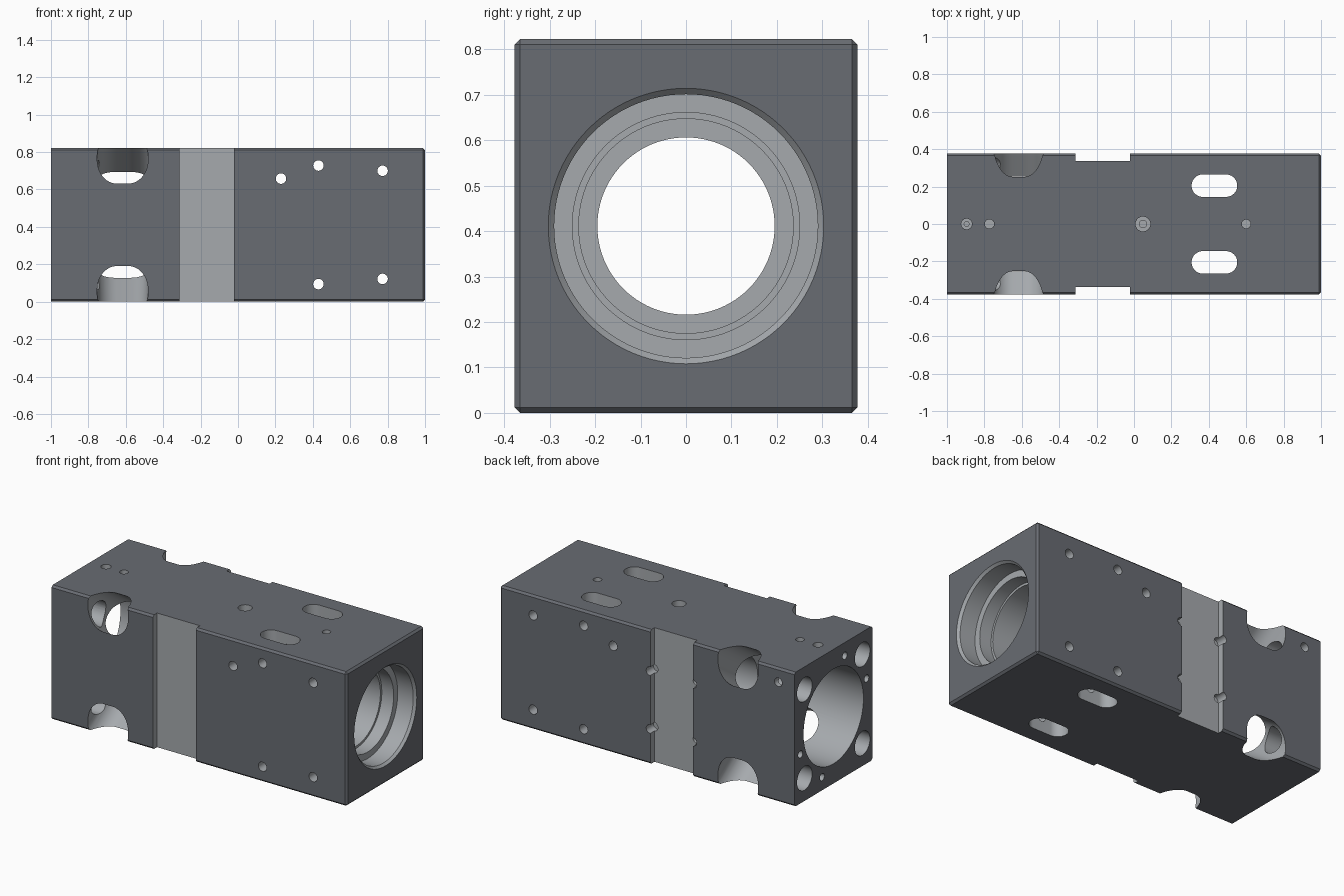
import bpy, bmesh
from math import pi, cos, sin
from mathutils import Matrix, Vector

if "Cube" in bpy.data.objects:
    bpy.data.objects.remove(bpy.data.objects["Cube"])

W, H = 0.754, 0.822
ZC, HY = H / 2, W / 2


def material(name, c):
    m = bpy.data.materials.new(name)
    m.diffuse_color = (*c, 1)
    m.use_nodes = True
    m.node_tree.nodes["Principled BSDF"].inputs["Base Color"].default_value = m.diffuse_color
    return m


DARK = material("dark_steel", (0.14, 0.15, 0.17))
LIGHT = material("machined_steel", (0.38, 0.40, 0.42))


def make(name, bm, index):
    bmesh.ops.recalc_face_normals(bm, faces=bm.faces)
    for f in bm.faces:
        f.material_index = index
    me = bpy.data.meshes.new(name)
    bm.to_mesh(me)
    bm.free()
    me.materials.append(DARK)
    me.materials.append(LIGHT)
    ob = bpy.data.objects.new(name, me)
    bpy.context.collection.objects.link(ob)
    return ob


def box(size, loc):
    bm = bmesh.new()
    bmesh.ops.create_cube(bm, size=1, matrix=Matrix.Translation(loc) @ Matrix.Diagonal((*size, 1)))
    return bm


def cut(bm):
    tool = make("cutter", bm, 1)
    tool.hide_render = True
    mod = body.modifiers.new("cut", 'BOOLEAN')
    mod.operation, mod.solver, mod.object = 'DIFFERENCE', 'EXACT', tool
    bpy.context.view_layer.objects.active = body
    bpy.ops.object.modifier_apply(modifier=mod.name)
    bpy.data.objects.remove(tool)


def hole(a, b, r, seg=32):
    a, b = Vector(a), Vector(b)
    d = b - a
    mat = Matrix.Translation((a + b) / 2) @ d.to_track_quat('Z', 'Y').to_matrix().to_4x4()
    bm = bmesh.new()
    bmesh.ops.create_cone(bm, cap_ends=True, segments=seg, radius1=r, radius2=r, depth=d.length, matrix=mat)
    cut(bm)


def prism(half_a, half_b, r, origin, axis_a, axis_b, start, end):
    """Rounded rectangle swept along a straight direction."""
    o, a, b = Vector(origin), Vector(axis_a), Vector(axis_b)
    n = a.cross(b)
    bm = bmesh.new()
    rings = []
    for t in (start, end):
        ring = []
        for k, (sa, sb) in enumerate(((1, 1), (-1, 1), (-1, -1), (1, -1))):
            for i in range(13):
                ang = (k + i / 12) * pi / 2
                u = sa * (half_a - r) + r * cos(ang)
                v = sb * (half_b - r) + r * sin(ang)
                ring.append(bm.verts.new(o + a * u + b * v + n * t))
        rings.append(ring)
    for ring in rings:
        bm.faces.new(ring)
    for i in range(len(ring)):
        j = (i + 1) % len(ring)
        bm.faces.new((rings[0][i], rings[0][j], rings[1][j], rings[1][i]))
    bmesh.ops.remove_doubles(bm, verts=bm.verts, dist=1e-5)
    return bm


# Block with chamfered long edges and right end
bm = box((2, W, H), (0, 0, ZC))
edges = [e for e in bm.edges if max(v.co.x for v in e.verts) > 0]
bmesh.ops.bevel(bm, geom=edges, offset=0.012, segments=1, affect='EDGES')
body = make("cylinder_block", bm, 0)

# Stepped bore, turned around the x axis
profile = [(-1.1, 0), (-1.1, 0.29), (-0.35, 0.29), (-0.35, 0.195), (0.0, 0.195), (0.0, 0.236),
           (0.80, 0.236), (0.80, 0.25), (0.88, 0.25), (0.88, 0.29), (0.985, 0.29),
           (1.0, 0.303), (1.1, 0.303), (1.1, 0)]
bm = bmesh.new()
N = 96
rows = []
for x, r in profile:
    if r == 0:
        rows.append([bm.verts.new((x, 0, ZC))] * N)
    else:
        rows.append([bm.verts.new((x, r * cos(2 * pi * i / N), ZC + r * sin(2 * pi * i / N))) for i in range(N)])
for p, q in zip(rows, rows[1:]):
    for i in range(N):
        j = (i + 1) % N
        bm.faces.new(list(dict.fromkeys((p[i], p[j], q[j], q[i]))))
cut(bm)

for s in (1, -1):
    # Clamping recess on each side
    cut(box((0.291, 0.2, 1.2), (-0.1675, s * (HY - 0.04 + 0.1), ZC)))
    # Long port slots through top and bottom
    cut(prism(0.122, 0.06, 0.0598, (0.43, s * 0.205, ZC), (1, 0, 0), (0, 1, 0), -0.6, 0.6))
    for t in (1, -1):
        # Corner bolt pocket, sloping into the bore, with its end hole
        v = Vector((0, s * 0.127, -t * 0.19)).normalized()
        out = Vector((1, 0, 0)).cross(v)
        sign = 1 if out.y * s > 0 else -1
        cut(prism(0.136, 0.114, 0.105, (-0.617, s * 0.3135, ZC + t * 0.315),
                  (1, 0, 0), v, -0.24 * sign, 0.25 * sign))
        hole((-1.1, s * 0.28, ZC + t * 0.272), (-0.62, s * 0.28, ZC + t * 0.272), 0.073)
    # Small tapped holes in the left end
    for y, z in ((-0.11, 0.33), (-0.32, 0.11)):
        hole((-1.1, s * y, ZC + s * z), (-0.9, s * y, ZC + s * z), 0.022)

# Cross holes through the front and back
for x, z in ((0.43, 0.728), (0.43, 0.094), (0.23, 0.658), (0.773, 0.70), (0.773, 0.122)):
    hole((x, -0.6, z), (x, 0.6, z), 0.028)

# Blind holes in the back: recess edges and one near the left end
for x, z in ((-0.31, 0.57), (-0.31, 0.215), (-0.02, 0.57), (-0.02, 0.215), (-0.89, 0.735)):
    hole((x, 0.6, z), (x, HY - 0.07, z), 0.026)

# Blind holes along the top, two of them stepped
for x, r, depth in ((-0.895, 0.029, 0.04), (-0.895, 0.013, 0.09), (-0.773, 0.025, 0.08),
                    (0.048, 0.04, 0.05), (0.048, 0.02, 0.1), (0.6, 0.024, 0.08)):
    hole((x, 0, H + 0.2), (x, 0, H - depth), r)

bpy.ops.object.select_all(action='DESELECT')
body.select_set(True)
bpy.context.view_layer.objects.active = body
bpy.ops.object.shade_smooth_by_angle(angle=0.5)
